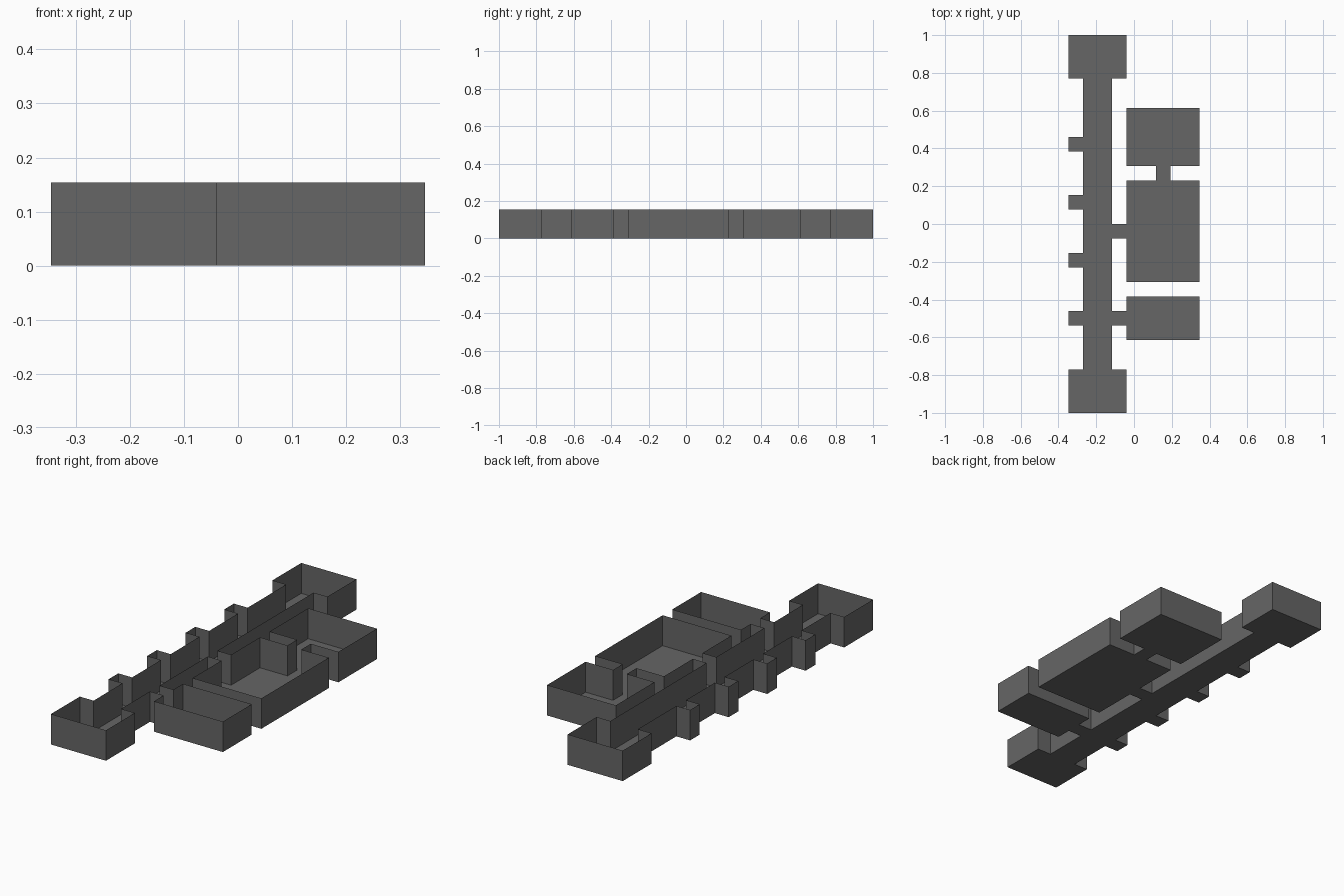
import bpy, bmesh, math

if "Cube" in bpy.data.objects:
    bpy.data.objects.remove(bpy.data.objects["Cube"])

U = 2 / 26          # one grid cell
H = 2 * U           # wall height

stone = bpy.data.materials.new("dark grey stone")
stone.diffuse_color = (0.133, 0.133, 0.133, 1)
stone.use_nodes = True
stone.node_tree.nodes["Principled BSDF"].inputs["Base Color"].default_value = stone.diffuse_color

# Areas of the floor plan in cells: x0, y0, x1, y1 (origin at the front left corner)
areas = {
    "front_room": (0, 0, 4, 3),
    "back_room": (0, 23, 4, 26),
    "corridor": (1, 3, 3, 23),
    "hall": (4, 9, 9, 16),
    "back_chamber": (4, 17, 9, 21),
    "front_chamber": (4, 5, 9, 8),
    "chamber_passage": (6, 16, 7, 17),
    "hall_passage": (3, 12, 4, 13),
    "front_passage": (3, 6, 4, 7),
}
for i, y in enumerate((6, 10, 14, 18)):
    areas[f"alcove_{i + 1}"] = (0, y, 1, y + 1)


def cells_of(rect):
    x0, y0, x1, y1 = rect
    return [(x, y) for x in range(x0, x1) for y in range(y0, y1)]


# Which area owns each cell
owner = {c: name for name, rect in areas.items() for c in cells_of(rect)}


def is_open(name, cell):
    # the hall and chambers touch the corridor side only through passages
    return cell in owner


def build(name, rect):
    bm = bmesh.new()

    def face(pts):
        bm.faces.new([bm.verts.new(((x - 4.5) * U, (y - 13) * U, z)) for x, y, z in pts])

    for x, y in cells_of(rect):
        # floor tile
        face([(x, y, 0), (x + 1, y, 0), (x + 1, y + 1, 0), (x, y + 1, 0)])
        # thin wall on every side with no neighbouring floor
        corners = [(x, y), (x + 1, y), (x + 1, y + 1), (x, y + 1)]
        steps = [(0, -1), (1, 0), (0, 1), (-1, 0)]
        for k, (dx, dy) in enumerate(steps):
            if not is_open(name, (x + dx, y + dy)):
                a, b = corners[k], corners[(k + 1) % 4]
                face([(*b, 0), (*a, 0), (*a, H), (*b, H)])
    # merge tiles into large flat faces
    bmesh.ops.remove_doubles(bm, verts=bm.verts, dist=1e-4)
    bmesh.ops.dissolve_limit(bm, angle_limit=math.radians(1),
                             verts=bm.verts, edges=bm.edges)
    mesh = bpy.data.meshes.new(name)
    bm.to_mesh(mesh)
    bm.free()
    mesh.materials.append(stone)
    bpy.context.collection.objects.link(bpy.data.objects.new(name, mesh))


for name, rect in areas.items():
    build(name, rect)
